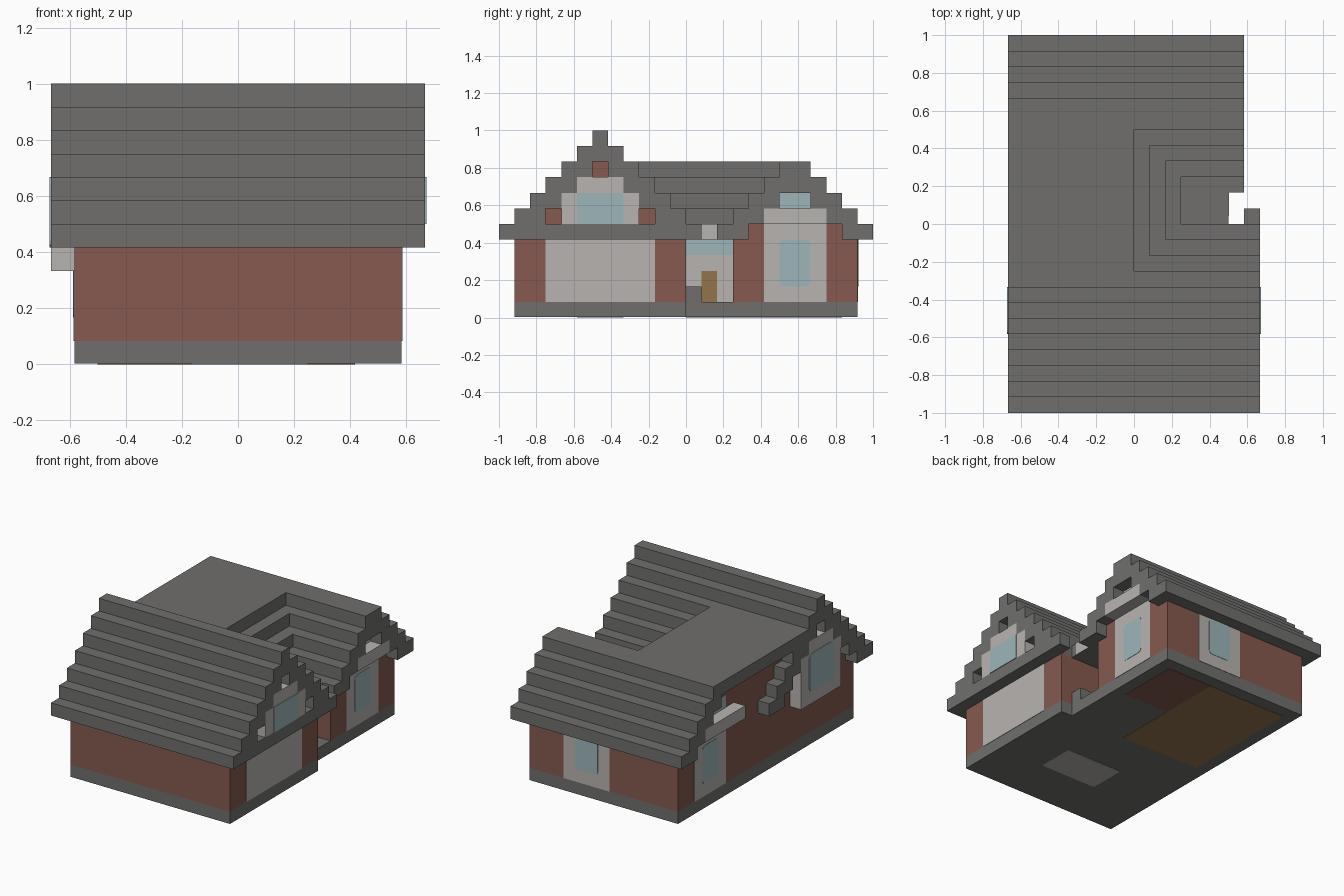
import bpy, bmesh
from mathutils import Vector

cube = bpy.data.objects.get("Cube")
if cube:
    bpy.data.objects.remove(cube, do_unlink=True)

U = 1 / 12  # block size; all boxes below are given in blocks


def material(name, color):
    m = bpy.data.materials.new(name)
    m.use_nodes = True
    rgba = (*color, 1)
    m.diffuse_color = rgba
    m.node_tree.nodes["Principled BSDF"].inputs["Base Color"].default_value = rgba
    return m


GREY = material("slate grey", (0.162, 0.159, 0.155))
BRICK = material("brick red", (0.238, 0.102, 0.08))
LIGHT = material("pale plaster", (0.479, 0.456, 0.434))
GLASS = material("pale blue glass", (0.337, 0.468, 0.497))
WOOD = material("brown wood", (0.287, 0.178, 0.073))


def part(name, mat, boxes, round_axis=None, radius=0.3):
    """One object from boxes (x0, x1, y0, y1, z0, z1), corners optionally rounded."""
    bm = bmesh.new()
    for b in boxes:
        lo, hi = Vector(b[0::2]), Vector(b[1::2])
        verts = bmesh.ops.create_cube(bm, size=1)["verts"]
        for v in verts:
            v.co = Vector([(lo[i] + hi[i]) / 2 + v.co[i] * (hi[i] - lo[i]) for i in range(3)])
    if round_axis is not None:
        edges = [e for e in bm.edges
                 if abs((e.verts[0].co - e.verts[1].co).normalized()[round_axis]) > 0.9]
        bmesh.ops.bevel(bm, geom=edges, offset=radius, segments=3, profile=0.5, affect='EDGES')
    bmesh.ops.scale(bm, vec=(U, U, U), verts=bm.verts)
    mesh = bpy.data.meshes.new(name)
    bm.to_mesh(mesh)
    bm.free()
    mesh.materials.append(mat)
    ob = bpy.data.objects.new(name, mesh)
    bpy.context.collection.objects.link(ob)
    return ob


def plate_x(name, mat, x, y0, y1, z0, z1, t=0.03, rounded=False):
    """Thin panel on a wall that faces along x."""
    return part(name, mat, [(x - t, x + t, y0, y1, z0, z1)], 0 if rounded else None)


def plate_y(name, mat, y, x0, x1, z0, z1, t=0.03, rounded=False):
    """Thin panel on a wall that faces along y."""
    return part(name, mat, [(x0, x1, y - t, y + t, z0, z1)], 1 if rounded else None)


T = 0.055  # thickness of panels that lie over other panels

# Foundation and the floors seen from below
part("foundation", GREY, [(-7, 7, -11, 0, 0.03, 1), (-7, 6, 0, 11, 0.03, 1)])
part("floor_wood", WOOD, [(-6, 1, 0, 10, 0, 0.06)])
part("floor_brick", BRICK, [(1, 5, 5, 10, 0, 0.06)])
part("floor_pale", LIGHT, [(-2, 3, -7, -4, 0, 0.06)])

# Walls around the recessed porch
part("walls", BRICK, [(-7, 7, -11, 0, 1, 5), (-7, 3, 0, 3, 1, 5), (-7, 6, 3, 11, 1, 5)])
part("front_gable_wall", BRICK, [(-7, 7, i - 11, -i, 5 + i, 6 + i) for i in range(6)])
part("back_gable_wall", BRICK, [(-7, 6, 3 + i, 11 - i, 5 + i, 6 + i) for i in range(4)])
part("middle_wall", BRICK, [(-7, -0.5, -4, 6, 5, 9)])

# Front roof: stepped courses two blocks wide that meet at the ridge
front = []
for i in range(7):
    front.append((-8, 8, i - 12, (i - 10 if i < 6 else -5), 5 + i, 6 + i))
    if 0 < i < 6:
        front.append((-8, 8, -1 - i, 1 - i, 5 + i, 6 + i))
front += [(-8, 6, -1, 1, 5, 6), (6, 7, -1, 0, 5, 6), (7, 8, -12, 1, 5, 6)]
part("front_roof", GREY, front)

# Back roof: the inner slope stops short of the right-hand end
back = []
for i in range(5):
    back.append((-8, 7, 10 - i, 12 - i, 5 + i, 6 + i))
    back.append((-6, 7, 2 + i, 4 + i, 5 + i, 6 + i))
part("back_roof", GREY, back)

# Flat roof between the gables, stepping down to the porch
part("flat_roof", GREY, [(-8, 0, -4, 8, 9, 10)])
part("roof_steps", GREY, [(j - 1, j + 1, j - 3, 6 - j, 8 - j, 9 - j) for j in range(3)])
part("porch_roof", GREY, [(2, 6, 0, 3, 5, 6)])
plate_x("porch_roof_edge", LIGHT, 6, 0.5, 2, 5, 6)

# Porch wall, door and step
plate_x("porch_wall", LIGHT, 3, 0, 3, 1, 4)
plate_x("porch_window", GLASS, 3, 0, 3, 4, 5)
plate_x("front_door", WOOD, 3, 1, 2, 1, 3, T)
part("porch_step", GREY, [(5, 6, 0, 1, 1, 2)])

# Bay windows in both ends of the front gable
for side, x0, low, sill in (("left", 7, 6, 6), ("right", -8, 4, 5)):
    part(side + "_bay", LIGHT, [(x0, x0 + 1, -8, -3, low, 8), (x0, x0 + 1, -7, -4, 8, 9)])
    face = 8 if x0 > 0 else -8
    plate_x(side + "_bay_glass", GLASS, face, -7, -4, sill, 8, T, sill == 5)
plate_x("garage_door", LIGHT, 7, -9, -2, 1, 5)

# Tall windows in both ends of the back gable, with ledges and lights above
for side, x in (("left", 6), ("right", -7)):
    plate_x(side + "_window_panel", LIGHT, x, 5, 9, 1, 6.5)
    plate_x(side + "_window_glass", GLASS, x, 6, 8, 2, 5, T, True)
part("left_ledge", LIGHT, [(6, 7, 5, 9, 6, 7)])
part("right_ledge", LIGHT, [(-8, -7, 4, 9, 6, 7)])
plate_x("left_gable_light", GLASS, 6, 6, 8, 7, 8)
plate_x("right_gable_light", GLASS, -7, 5, 9, 7, 8)

# Window in the back wall
plate_y("back_window_panel", LIGHT, 11, -1, 3, 1, 5)
plate_y("back_window_glass", GLASS, 11, 0, 2, 2, 5, T, True)
